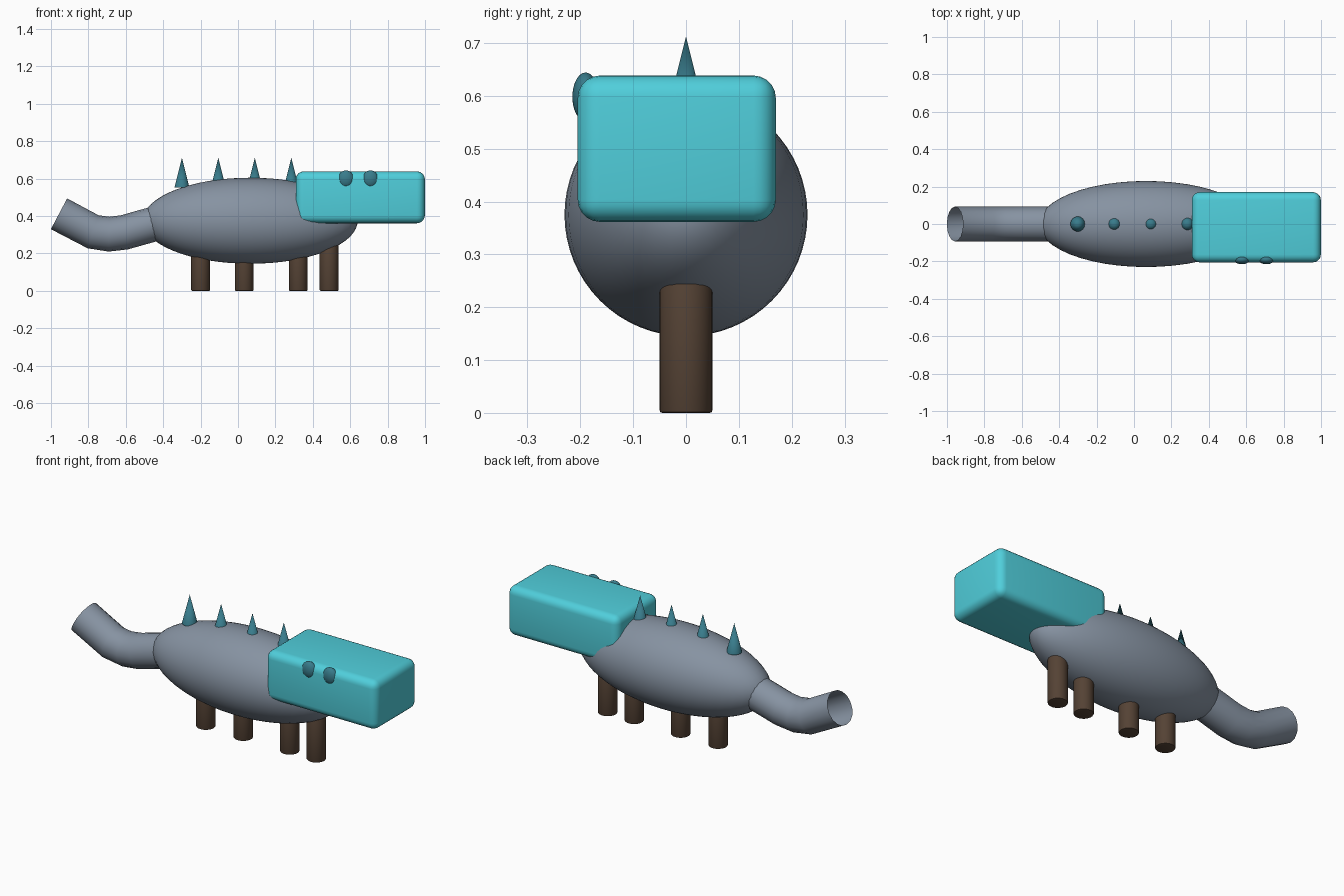
import bpy
import math

if "Cube" in bpy.data.objects:
    bpy.data.objects.remove(bpy.data.objects["Cube"])


def material(name, rgb):
    m = bpy.data.materials.new(name)
    m.diffuse_color = (*rgb, 1)
    m.use_nodes = True
    m.node_tree.nodes["Principled BSDF"].inputs["Base Color"].default_value = m.diffuse_color
    return m


SLATE = material("slate", (0.24, 0.29, 0.36))
TEAL = material("teal", (0.08, 0.62, 0.71))
DARK_TEAL = material("dark_teal", (0.04, 0.20, 0.26))
BROWN = material("brown", (0.09, 0.055, 0.035))


def finish(name, mat, scale=None, bevel=0, segments=4):
    ob = bpy.context.object
    ob.name = name
    ob.data.materials.append(mat)
    if scale:
        ob.scale = scale
        bpy.ops.object.transform_apply(location=False, rotation=False, scale=True)
    if bevel:
        mod = ob.modifiers.new("rounded_edges", 'BEVEL')
        mod.width = bevel
        mod.segments = segments
        mod.limit_method = 'ANGLE'
        bpy.ops.object.modifier_apply(modifier=mod.name)
    bpy.ops.object.shade_smooth_by_angle(angle=math.radians(40))
    return ob


def ellipsoid(name, loc, scale, mat):
    bpy.ops.mesh.primitive_uv_sphere_add(segments=48, ring_count=32, radius=1, location=loc)
    return finish(name, mat, scale)


# Body
ellipsoid("body", (0.065, 0, 0.375), (0.575, 0.23, 0.23), SLATE)

# Head: rounded block, slightly off centre
bpy.ops.mesh.primitive_cube_add(size=1, location=(0.654, -0.0175, 0.5))
finish("head", TEAL, (0.69, 0.375, 0.277), bevel=0.042, segments=5)

# Eyes on the front side of the head
for i, x in enumerate((0.577, 0.708)):
    ellipsoid(f"eye_{i + 1}", (x, -0.19, 0.598), (0.042, 0.025, 0.046), DARK_TEAL)

# Back spikes
for i in range(4):
    bpy.ops.mesh.primitive_cone_add(vertices=24, radius1=0.04, radius2=0, depth=0.16,
                                    location=(-0.30 + 0.195 * i, 0, 0.632))
    finish(f"spike_{i + 1}", DARK_TEAL)

# Legs in a single row under the body
for i, x in enumerate((-0.20, 0.033, 0.322, 0.487)):
    bpy.ops.mesh.primitive_cylinder_add(vertices=32, radius=0.05, depth=0.27,
                                        location=(x, 0, 0.135))
    finish(f"leg_{i + 1}", BROWN, bevel=0.005, segments=2)

# Tail: open-ended bent tube
path = [(-0.957, 0.412), (-0.775, 0.316), (-0.69, 0.303), (-0.607, 0.313),
        (-0.465, 0.353), (-0.36, 0.383)]
curve = bpy.data.curves.new("tail", 'CURVE')
curve.dimensions = '3D'
curve.bevel_depth = 0.093
curve.bevel_resolution = 6
curve.use_fill_caps = False
spline = curve.splines.new('POLY')
spline.points.add(len(path) - 1)
for p, (x, z) in zip(spline.points, path):
    p.co = (x, 0, z, 1)
tail = bpy.data.objects.new("tail", curve)
bpy.context.collection.objects.link(tail)
bpy.ops.object.select_all(action='DESELECT')
tail.select_set(True)
bpy.context.view_layer.objects.active = tail
bpy.ops.object.convert(target='MESH')
finish("tail", SLATE)
